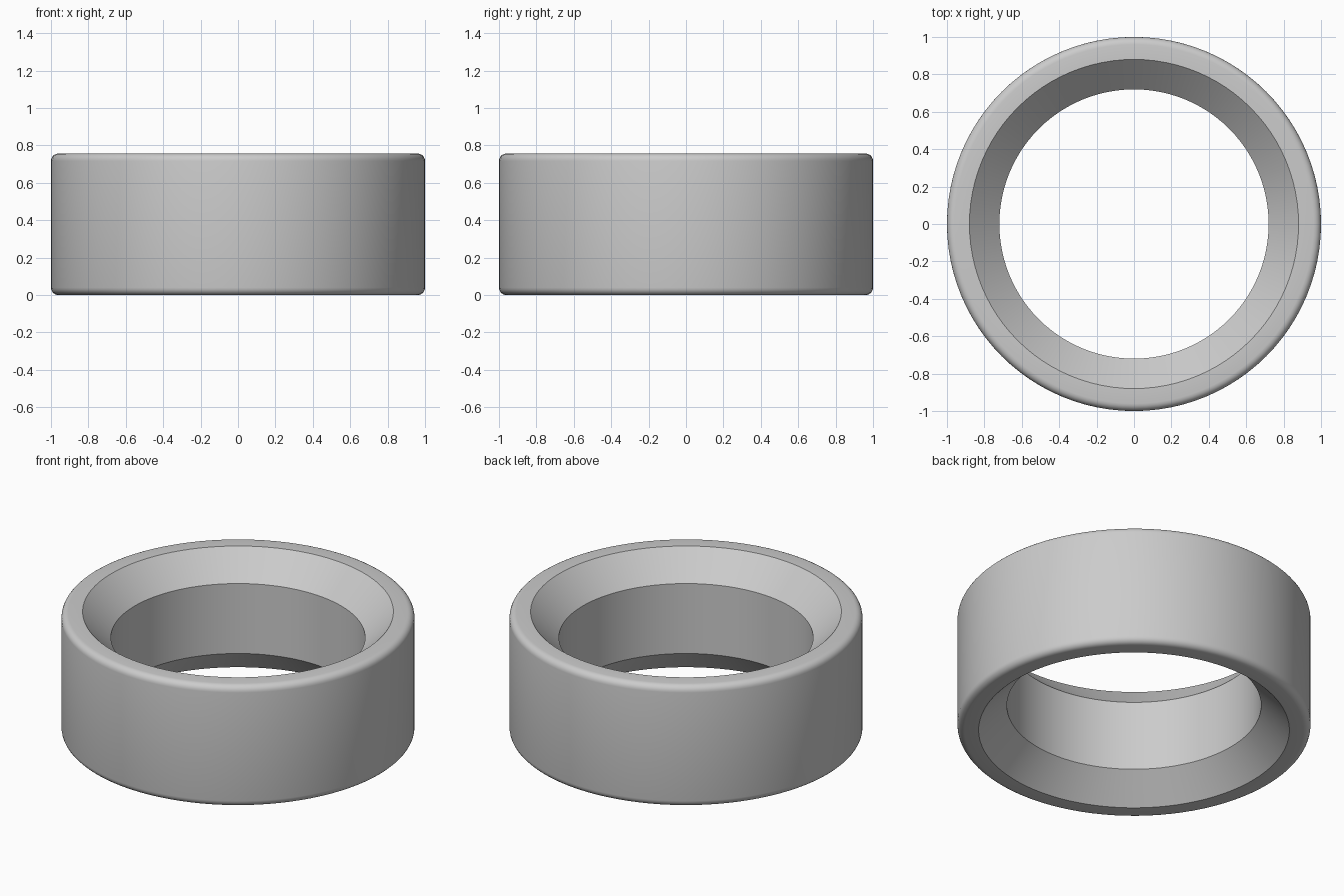
import bpy, bmesh, math

if "Cube" in bpy.data.objects:
    bpy.data.objects.remove(bpy.data.objects["Cube"])

HEIGHT, OUTER, BORE, MOUTH = 0.757, 1.0, 0.72, 0.88
CHAMFER, FILLET = 0.16, 0.04
SIDES, ARC_STEPS = 96, 5


def fillet(cz, start):
    """Quarter-round points on the outer rim, as (radius, z)."""
    return [((OUTER - FILLET) + FILLET * math.cos(a), cz + FILLET * math.sin(a))
            for a in (start + math.pi / 2 * i / ARC_STEPS for i in range(ARC_STEPS + 1))]


# Closed cross-section: rounded outside, straight bore with a chamfer at each end
profile = [(BORE, HEIGHT - CHAMFER), (BORE, CHAMFER), (MOUTH, 0)]
profile += fillet(FILLET, -math.pi / 2)
profile += fillet(HEIGHT - FILLET, 0)
profile += [(MOUTH, HEIGHT)]

# Sweep the section around the z axis
bm = bmesh.new()
rings = []
for s in range(SIDES):
    a = 2 * math.pi * s / SIDES
    rings.append([bm.verts.new((r * math.cos(a), r * math.sin(a), z)) for r, z in profile])
n = len(profile)
for s in range(SIDES):
    r0, r1 = rings[s], rings[(s + 1) % SIDES]
    for i in range(n):
        j = (i + 1) % n
        bm.faces.new((r0[i], r1[i], r1[j], r0[j]))
bmesh.ops.recalc_face_normals(bm, faces=bm.faces)

mesh = bpy.data.meshes.new("chamfered_ring")
bm.to_mesh(mesh)
bm.free()
ring = bpy.data.objects.new("chamfered_ring", mesh)
bpy.context.collection.objects.link(ring)

# Smooth surfaces, sharp chamfer edges
bpy.context.view_layer.objects.active = ring
ring.select_set(True)
bpy.ops.object.shade_smooth_by_angle(angle=math.radians(30))
